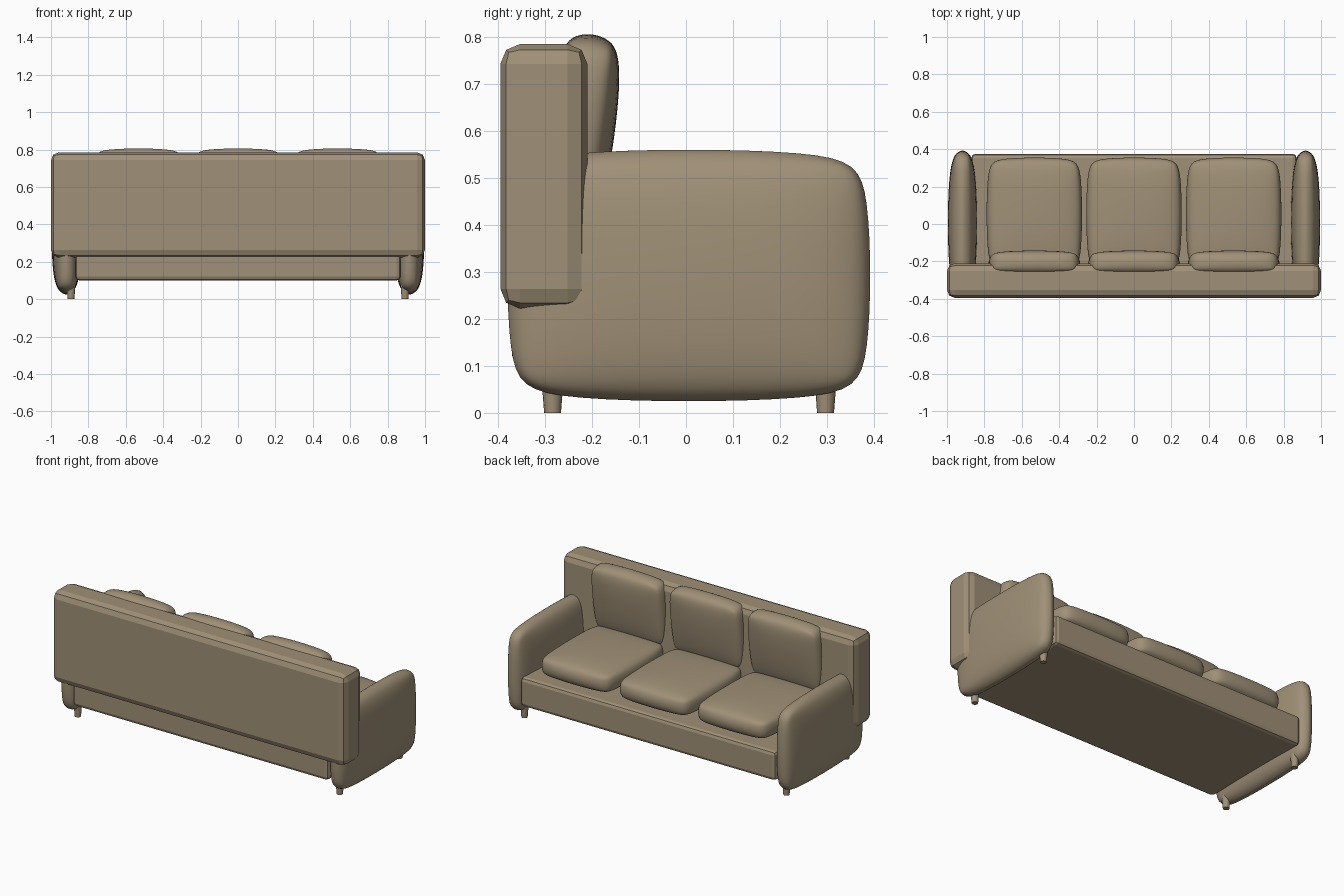
import bpy, bmesh, math
from mathutils import Matrix, Vector

if "Cube" in bpy.data.objects:
    bpy.data.objects.remove(bpy.data.objects["Cube"], do_unlink=True)

fabric = bpy.data.materials.new("tan fabric")
fabric.use_nodes = True
tan = (0.35, 0.28, 0.185, 1)
fabric.diffuse_color = tan
bsdf = fabric.node_tree.nodes["Principled BSDF"]
bsdf.inputs["Base Color"].default_value = tan
bsdf.inputs["Roughness"].default_value = 0.8


def add_object(name, bm):
    mesh = bpy.data.meshes.new(name)
    bm.to_mesh(mesh)
    bm.free()
    mesh.materials.append(fabric)
    obj = bpy.data.objects.new(name, mesh)
    bpy.context.collection.objects.link(obj)
    bpy.ops.object.select_all(action='DESELECT')
    obj.select_set(True)
    bpy.context.view_layer.objects.active = obj
    return obj


def box(name, low, high, bevel, segments):
    """Box between two corners with bevelled edges."""
    low, high = Vector(low), Vector(high)
    bm = bmesh.new()
    bmesh.ops.create_cube(bm, size=1)
    bmesh.ops.scale(bm, vec=high - low, verts=bm.verts)
    bmesh.ops.translate(bm, vec=(low + high) / 2, verts=bm.verts)
    bmesh.ops.bevel(bm, geom=bm.edges[:], offset=bevel, segments=segments,
                    profile=0.5, affect='EDGES')
    return add_object(name, bm)


def soft_box(name, low, high, bevel):
    """Padded, softly bulging box filling the given bounds."""
    obj = box(name, low, high, bevel, 1)
    mod = obj.modifiers.new("Soften", 'SUBSURF')
    mod.levels = mod.render_levels = 3
    bpy.ops.object.modifier_apply(modifier=mod.name)
    verts = obj.data.vertices
    for axis in range(3):
        values = [v.co[axis] for v in verts]
        lo, span = min(values), max(values) - min(values)
        for v in verts:
            v.co[axis] = low[axis] + (v.co[axis] - lo) / span * (high[axis] - low[axis])
    bpy.ops.object.shade_smooth()
    return obj


# Backrest slab and seat base
box("backrest", (-1, -0.395, 0.222), (1, -0.21, 0.785), 0.042, 2)
box("seat_base", (-0.87, -0.37, 0.1), (0.87, 0.375, 0.28), 0.022, 2)

# Seat and back cushions
for label, x in (("right", -0.533), ("middle", 0), ("left", 0.533)):
    soft_box(f"seat_cushion_{label}", (x - 0.255, -0.25, 0.28),
             (x + 0.255, 0.355, 0.44), 0.05)
    back = soft_box(f"back_cushion_{label}", (x - 0.247, -0.075, -0.215),
                    (x + 0.247, 0.075, 0.215), 0.045)
    lean = Matrix.Rotation(math.radians(-8), 4, 'X')
    back.data.transform(Matrix.Translation((0, -0.228, 0.592)) @ lean)

# Padded arms with tapered feet
for label, side in (("right", -1), ("left", 1)):
    x = side * 0.917
    soft_box(f"arm_{label}", (x - 0.078, -0.38, 0.025),
             (x + 0.078, 0.392, 0.56), 0.062)
    for end, y in (("front", -0.284), ("back", 0.297)):
        bm = bmesh.new()
        bmesh.ops.create_cone(bm, cap_ends=True, segments=16, radius1=0.018,
                              radius2=0.024, depth=0.08)
        bmesh.ops.translate(bm, vec=(side * 0.893, y, 0.04), verts=bm.verts)
        add_object(f"foot_{end}_{label}", bm)
        bpy.ops.object.shade_smooth_by_angle()
